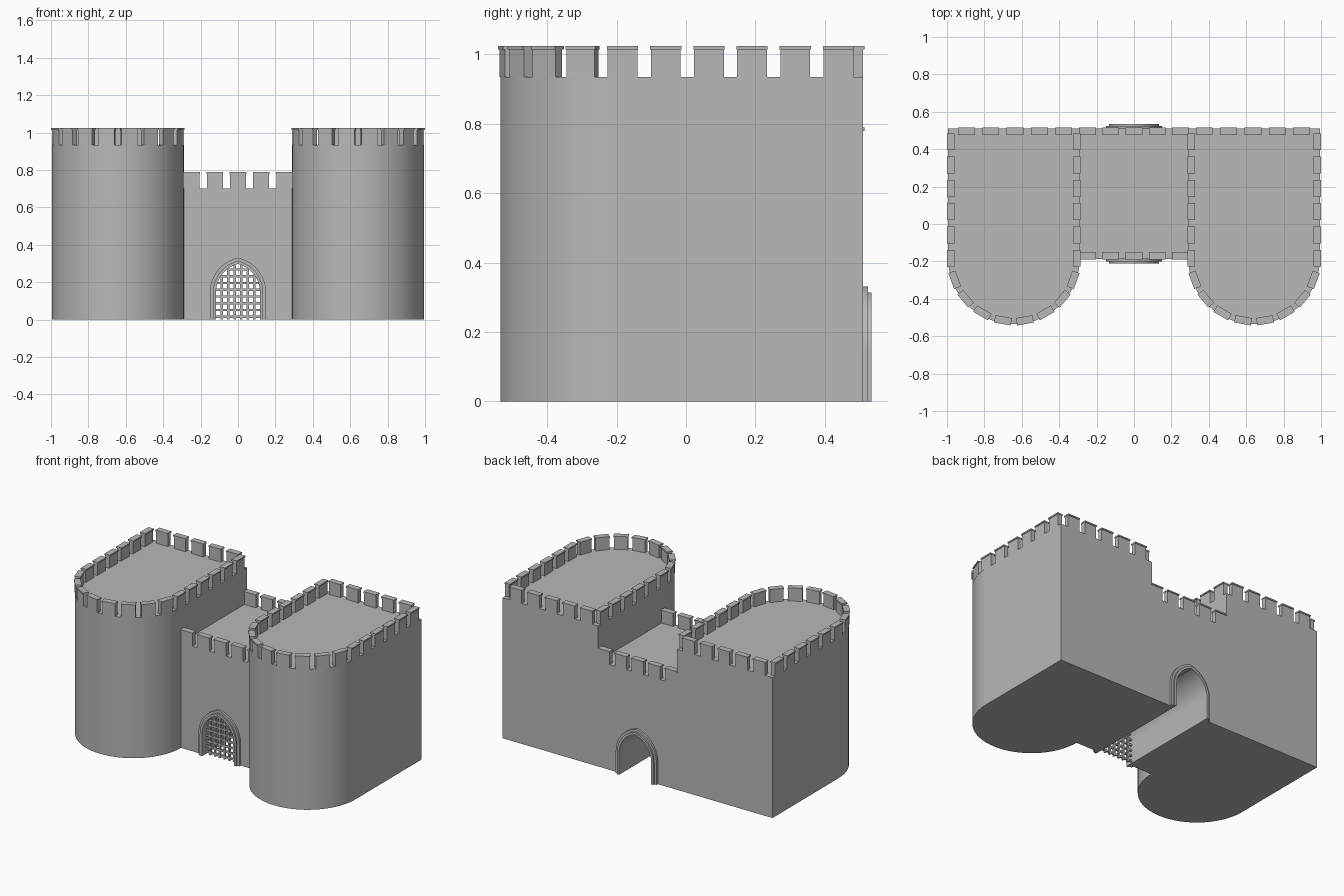
import bpy, bmesh, math
from mathutils import Matrix, Vector

if "Cube" in bpy.data.objects:
    bpy.data.objects.remove(bpy.data.objects["Cube"])

stone = bpy.data.materials.new("grey stone")
stone.diffuse_color = (0.48, 0.48, 0.48, 1)
stone.use_nodes = True
stone.node_tree.nodes["Principled BSDF"].inputs["Base Color"].default_value = stone.diffuse_color

CX, R, CY, BACK = 0.642, 0.352, -0.183, 0.51   # tower centre, radius, arc centre, rear wall
GATE_FRONT, GATE_X = -0.186, 0.29
TOWER_Z, GATE_Z = 0.935, 0.70
SPRING, OFFSET = 0.145, 0.04                   # pointed arch


def finish(name, bm, smooth=False):
    bmesh.ops.recalc_face_normals(bm, faces=bm.faces)
    me = bpy.data.meshes.new(name)
    bm.to_mesh(me)
    bm.free()
    me.materials.append(stone)
    ob = bpy.data.objects.new(name, me)
    bpy.context.collection.objects.link(ob)
    if smooth:
        bpy.ops.object.select_all(action='DESELECT')
        ob.select_set(True)
        bpy.context.view_layer.objects.active = ob
        bpy.ops.object.shade_smooth_by_angle(angle=math.radians(30))
    return ob


def prism(name, pts, depth, smooth=True):
    """Extrude a closed outline along a vector."""
    bm = bmesh.new()
    f = bm.faces.new([bm.verts.new(p) for p in pts])
    res = bmesh.ops.extrude_face_region(bm, geom=[f], use_keep_orig=True)
    bmesh.ops.translate(bm, vec=Vector(depth),
                        verts=[v for v in res["geom"] if isinstance(v, bmesh.types.BMVert)])
    return finish(name, bm, smooth)


def add_box(bm, size, loc, rot=0.0):
    m = Matrix.Translation(loc) @ Matrix.Rotation(rot, 4, 'Z') @ Matrix.Diagonal((*size, 1))
    bmesh.ops.create_cube(bm, size=1, matrix=m)


def add_merlon(bm, x, y, z, normal):
    """Merlon with thin cap; (x, y) lies on the outer wall, normal points out."""
    t, h = 0.03, 0.08
    px, py = x - math.cos(normal) * t / 2, y - math.sin(normal) * t / 2
    add_box(bm, (t, 0.086, h), (px, py, z + h / 2), normal)
    add_box(bm, (t + 0.01, 0.09, 0.009), (px, py, z + h + 0.0045), normal)


def arch(a, steps=14):
    """Pointed arch outline (x, z) from left foot to right foot."""
    r = a + OFFSET
    top = math.acos(OFFSET / r)
    right = [(-OFFSET + r * math.cos(top * i / steps), SPRING + r * math.sin(top * i / steps))
             for i in range(steps + 1)]
    left = [(-x, z) for x, z in right]
    return [(-a, 0)] + left + right[-2::-1] + [(a, 0)]


# towers with rounded fronts and their battlements
for side, s in (("left", -1), ("right", 1)):
    c = s * CX
    pts = [(c + R * math.cos(math.pi * (1 + i / 40)), CY + R * math.sin(math.pi * (1 + i / 40)), 0)
           for i in range(41)]
    pts += [(c + R, BACK, 0), (c - R, BACK, 0)]
    prism(side + "_tower", pts, (0, 0, TOWER_Z))

    bm = bmesh.new()
    for i in range(8):                                   # curved front
        a = math.radians(200 + 20 * i)
        add_merlon(bm, c + R * math.cos(a), CY + R * math.sin(a), TOWER_Z, a)
    for k in range(6):                                   # both straight sides
        add_merlon(bm, c + R, CY + 0.1245 * k, TOWER_Z, 0)
        add_merlon(bm, c - R, CY + 0.1245 * k, TOWER_Z, math.pi)
    for k in range(-2, 3):                               # rear
        add_merlon(bm, s * 0.636 + 0.13 * k, BACK, TOWER_Z, math.pi / 2)
    finish(side + "_tower_battlements", bm)

# gatehouse with the arched passage cut through
hole = [(x, GATE_FRONT, z) for x, z in arch(0.118)]
outline = [(-GATE_X, GATE_FRONT, 0)] + hole + [
    (GATE_X, GATE_FRONT, 0), (GATE_X, GATE_FRONT, GATE_Z), (-GATE_X, GATE_FRONT, GATE_Z)]
prism("gatehouse", outline, (0, BACK - GATE_FRONT, 0))

bm = bmesh.new()
for k in range(-2, 3):
    add_merlon(bm, 0.124 * k, GATE_FRONT, GATE_Z, -math.pi / 2)
    add_merlon(bm, 0.124 * k, BACK, GATE_Z, math.pi / 2)
finish("gatehouse_battlements", bm)

# stepped arch surrounds, front and back
for label, wall, d in (("front", GATE_FRONT, -1), ("back", BACK, 1)):
    for step, a, depth in (("outer", 0.15, 0.015), ("inner", 0.134, 0.025)):
        ring = [(x, wall, z) for x, z in arch(a)]
        ring += [(x, wall, z) for x, z in reversed(arch(0.118))]
        prism(f"{label}_{step}_arch_surround", ring, (0, d * depth, 0))

# portcullis grid fitted to the arch
bm = bmesh.new()
A, RAD, BAR, PY = 0.118, 0.118 + OFFSET, 0.012, -0.165
for i in range(3):
    for s in (-1, 1):
        x = 0.0175 + 0.035 * i
        h = SPRING + math.sqrt(RAD ** 2 - (x + OFFSET) ** 2)
        add_box(bm, (BAR, BAR, h), (s * x, PY, h / 2))
for j in range(8):
    z = 0.016 + 0.036 * j
    w = A if z < SPRING else math.sqrt(RAD ** 2 - (z - SPRING) ** 2) - OFFSET
    add_box(bm, (2 * w, BAR * 0.9, BAR), (0, PY, z))
finish("portcullis", bm)
